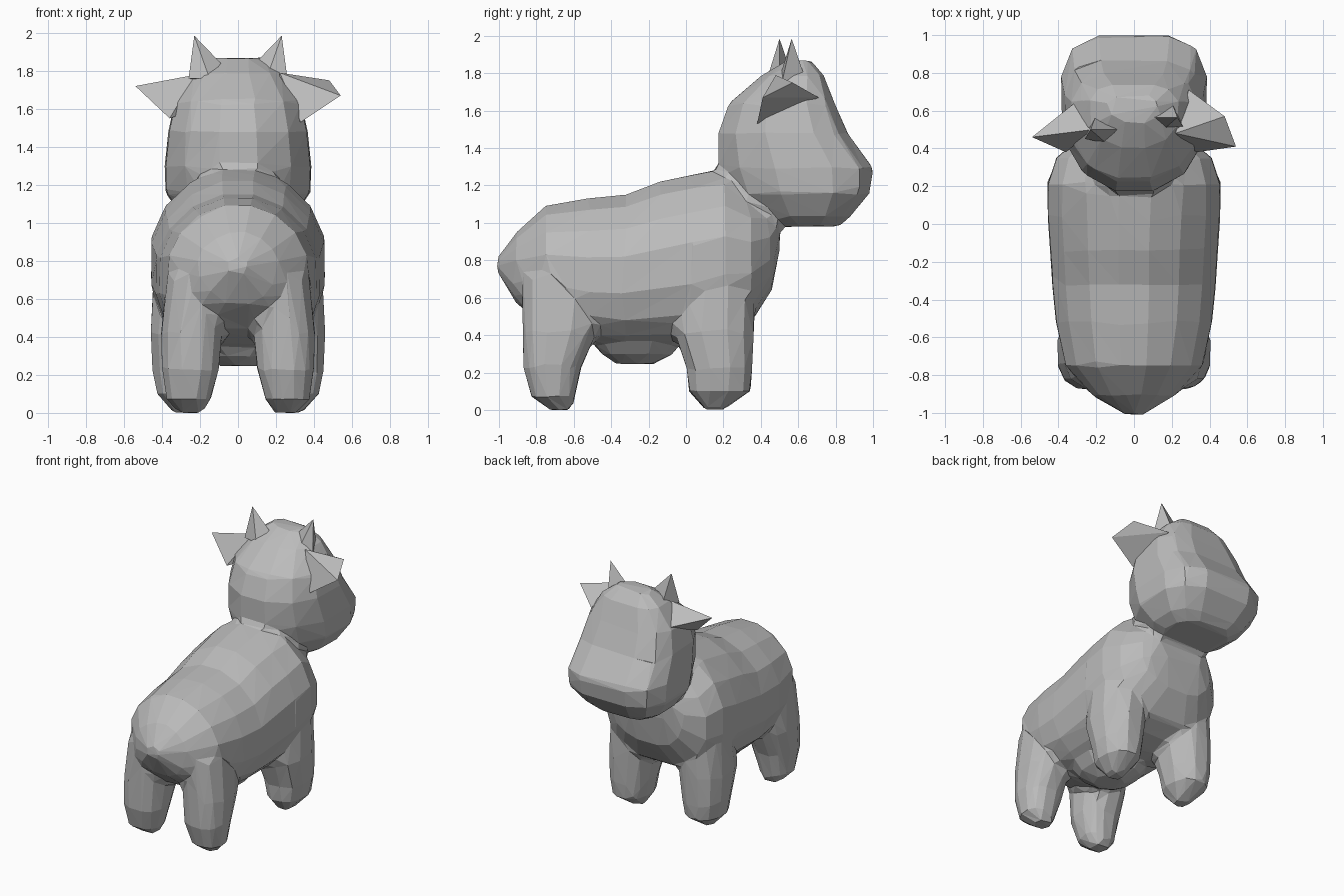
import bpy, bmesh, math
from mathutils import Vector

cube = bpy.data.objects.get("Cube")
if cube:
    bpy.data.objects.remove(cube)

grey = bpy.data.materials.new("plain grey")
grey.use_nodes = True
grey.diffuse_color = (0.5, 0.5, 0.5, 1)
grey.node_tree.nodes["Principled BSDF"].inputs["Base Color"].default_value = (0.5, 0.5, 0.5, 1)


def finish(name, bm):
    bmesh.ops.recalc_face_normals(bm, faces=bm.faces)
    mesh = bpy.data.meshes.new(name)
    bm.to_mesh(mesh)
    bm.free()
    mesh.materials.append(grey)
    obj = bpy.data.objects.new(name, mesh)
    bpy.context.collection.objects.link(obj)
    return obj


def ring(centre, u, v, sides, power, low_power):
    """Rounded-square loop; low_power shapes the half on the negative v side."""
    pts = []
    for i in range(sides):
        a = math.tau * (i + 0.5) / sides
        c, s = math.cos(a), math.sin(a)
        p = power if s > 0 else low_power
        pts.append(centre + u * math.copysign(abs(c) ** p, c)
                   + v * math.copysign(abs(s) ** p, s))
    return pts


def stack(levels, side=1, power=0.85, low_power=0.85):
    """Upright loops from (z, x, y, half width, half depth) levels."""
    return [ring(Vector((side * x, y, z)), Vector((w, 0, 0)), Vector((0, d, 0)),
                 12, power, low_power) for z, x, y, w, d in levels]


def fused(name, parts, ratio):
    """Skin each stack of loops, fuse them and reduce to large flat facets."""
    bm = bmesh.new()
    for loops in parts:
        rows = [[bm.verts.new(p) for p in loop] for loop in loops]
        bm.faces.new(rows[0])
        bm.faces.new(rows[-1])
        for a, b in zip(rows, rows[1:]):
            for i in range(len(a)):
                bm.faces.new((a[i - 1], a[i], b[i], b[i - 1]))
    obj = finish(name, bm)
    remesh = obj.modifiers.new("fuse", "REMESH")
    remesh.mode = "VOXEL"
    remesh.voxel_size = 0.025
    smooth = obj.modifiers.new("blend", "SMOOTH")
    smooth.iterations = 3
    facets = obj.modifiers.new("facets", "DECIMATE")
    facets.ratio = ratio


def spike(name, points):
    """Closed pointed part wrapped around a few corner points."""
    bm = bmesh.new()
    for p in points:
        bm.verts.new(p)
    bmesh.ops.convex_hull(bm, input=bm.verts)
    finish(name, bm)


# Trunk: y, bottom, top, half width
sections = [(-1.01, 0.74, 0.81, 0.05), (-0.91, 0.57, 0.95, 0.22),
            (-0.75, 0.44, 1.1, 0.37), (-0.52, 0.35, 1.14, 0.42),
            (-0.32, 0.33, 1.16, 0.44), (-0.14, 0.33, 1.23, 0.45),
            (0.05, 0.35, 1.27, 0.465), (0.21, 0.39, 1.3, 0.465),
            (0.35, 0.46, 1.2, 0.42), (0.46, 0.64, 1.13, 0.29),
            (0.5, 0.85, 1.08, 0.2)]
trunk = [ring(Vector((0, y, (lo + hi) / 2)), Vector((w, 0, 0)),
              Vector((0, 0, (hi - lo) / 2)), 16, 1.05, 0.75)
         for y, lo, hi, w in sections]

# Belly bulge
belly = stack([(0.245, 0, -0.27, 0.1, 0.1), (0.3, 0, -0.26, 0.2, 0.2),
               (0.45, 0, -0.26, 0.32, 0.28)])

# Legs
hind = [(0.0, 0.25, -0.67, 0.06, 0.06), (0.07, 0.26, -0.71, 0.12, 0.12),
        (0.23, 0.25, -0.715, 0.155, 0.16), (0.42, 0.245, -0.675, 0.165, 0.205),
        (0.72, 0.2, -0.65, 0.18, 0.23)]
fore = [(0.0, 0.29, 0.15, 0.05, 0.05), (0.1, 0.3, 0.18, 0.13, 0.17),
        (0.22, 0.3, 0.18, 0.155, 0.18), (0.42, 0.29, 0.15, 0.175, 0.22),
        (0.72, 0.25, 0.17, 0.2, 0.2)]
legs = [stack(leg, side) for leg in (hind, fore) for side in (1, -1)]

# Head: z, back, front, half width; the muzzle is square, the nape rounder
slices = [(0.98, 0.44, 0.82, 0.22), (1.03, 0.36, 0.88, 0.3),
          (1.16, 0.22, 0.99, 0.39), (1.29, 0.16, 1.01, 0.395),
          (1.48, 0.16, 0.87, 0.375), (1.64, 0.22, 0.8, 0.34),
          (1.79, 0.4, 0.74, 0.24), (1.87, 0.54, 0.67, 0.13)]
head = stack([(z, 0, (back + front) / 2, w, (front - back) / 2)
              for z, back, front, w in slices], 1, 0.55, 1.0)
fused("body_with_head_and_legs", [trunk, belly, head] + legs, 0.03)

# Ears: the one on +x has a blunt tip, the other a sharp one
spike("ear_blunt", [(0.48, 0.57, 1.75), (0.54, 0.41, 1.67), (0.29, 0.71, 1.67),
                    (0.33, 0.38, 1.53), (0.22, 0.48, 1.79), (0.2, 0.55, 1.6)])
spike("ear_sharp", [(-0.54, 0.46, 1.72), (-0.29, 0.66, 1.65), (-0.36, 0.38, 1.55),
                    (-0.22, 0.5, 1.78), (-0.2, 0.52, 1.6)])

# Horns
for side, label, y in ((1, "a", 0.565), (-1, "b", 0.5)):
    spike("horn_" + label, [(side * 0.23, y, 1.985), (side * 0.26, y - 0.05, 1.76),
                            (side * 0.09, y, 1.84), (side * 0.2, y + 0.08, 1.75),
                            (side * 0.15, y - 0.07, 1.76)])
